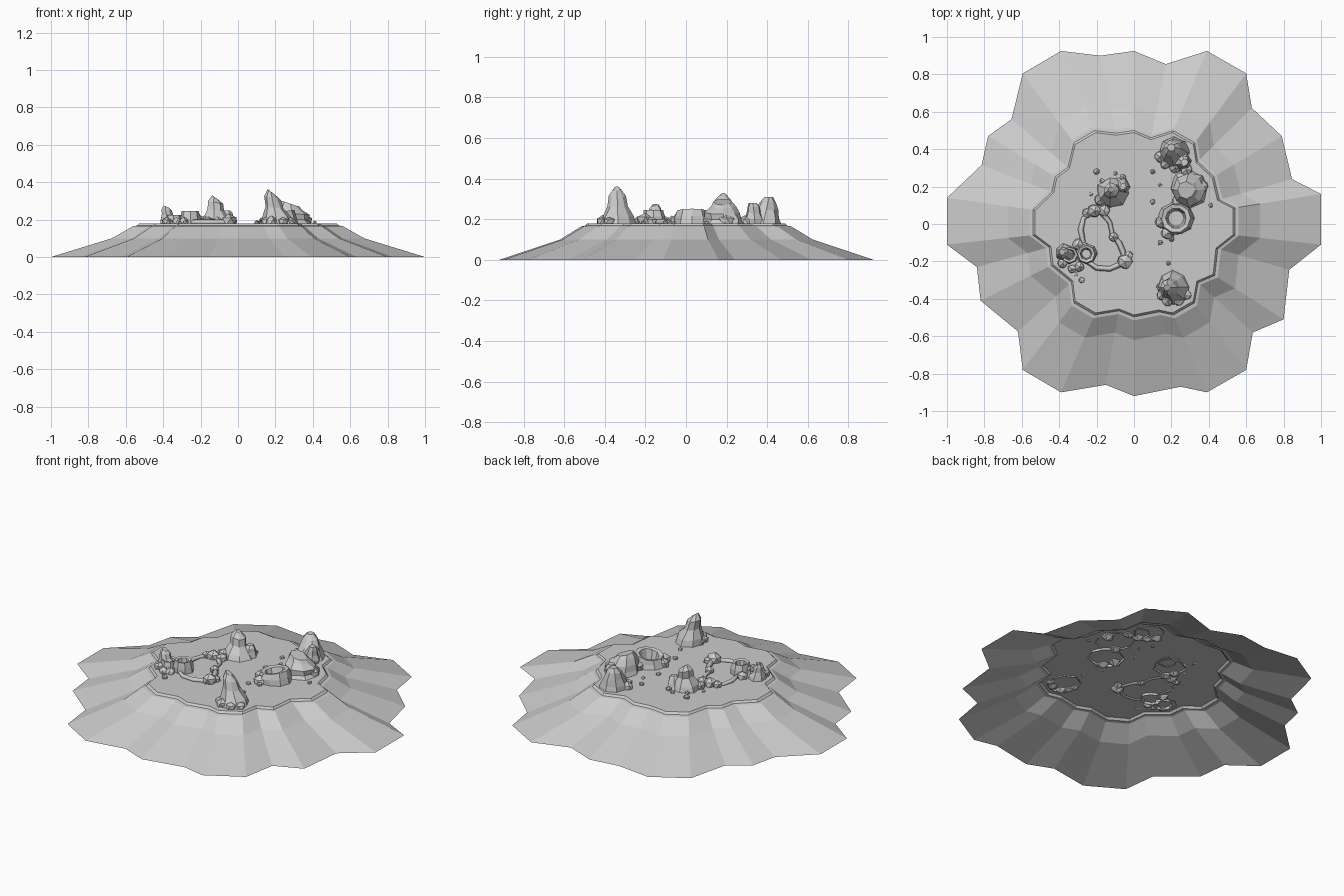
import bpy, bmesh, math, random
from mathutils import Vector

random.seed(4)
if "Cube" in bpy.data.objects:
    bpy.data.objects.remove(bpy.data.objects["Cube"])

stone = bpy.data.materials.new("grey_stone")
stone.use_nodes = True
GREY = (0.6, 0.6, 0.6, 1)
stone.diffuse_color = GREY
stone.node_tree.nodes["Principled BSDF"].inputs["Base Color"].default_value = GREY
TOP = 0.18


def finish(name, bm):
    bmesh.ops.recalc_face_normals(bm, faces=bm.faces)
    mesh = bpy.data.meshes.new(name)
    bm.to_mesh(mesh)
    bm.free()
    mesh.materials.append(stone)
    obj = bpy.data.objects.new(name, mesh)
    bpy.context.collection.objects.link(obj)
    return obj


def bridge(bm, a, b):
    for i in range(len(a)):
        j = (i + 1) % len(a)
        bm.faces.new((a[i], a[j], b[j], b[i]))


def ring(bm, x, y, z, r, sides, jitter=0.0, tilt=0.0, turn=0.0):
    verts = []
    for i in range(sides):
        a = math.tau * i / sides + turn
        k = r * (1 + random.uniform(-jitter, jitter))
        verts.append(bm.verts.new((x + k * math.cos(a), y + k * math.sin(a),
                                   z + tilt * math.cos(a))))
    return verts


# Leaning faceted spire: rings shrink and drift toward the tip
def spire(name, base, tip, r, tip_r, height, sides=8, belly=0.55, tilt=0.0):
    bm = bmesh.new()
    rings = []
    for t, k in ((-0.06, 1.05), (0.2, 0.85), (0.5, belly), (0.8, 0.35), (1, 0)):
        p = Vector(base).lerp(Vector(tip), max(t, 0))
        rad = tip_r + (r - tip_r) * k
        rings.append(ring(bm, p.x, p.y, TOP + t * height, rad, sides, 0.12, tilt * t))
    for a, b in zip(rings, rings[1:]):
        bridge(bm, a, b)
    bm.faces.new(rings[-1])
    finish(name, bm)


# Angular boulder
def boulder(name, x, y, r, squash=0.9, lift=0.25):
    bm = bmesh.new()
    bmesh.ops.create_icosphere(bm, subdivisions=1, radius=r)
    for v in bm.verts:
        k = random.uniform(0.85, 1.12)
        v.co = Vector((v.co.x * k + x, v.co.y * k + y, v.co.z * k * squash + TOP + lift * r))
    finish(name, bm)


# Hollow vent: outer wall, rim, inner throat
def vent(name, x, y, r, hole, height, sides=9, tilt=0.0):
    bm = bmesh.new()
    rings = [ring(bm, x, y, TOP + z, rad, sides, j, t) for z, rad, j, t in (
        (-0.015, r, 0.1, 0), (height * 0.5, r * 0.93, 0.08, tilt * 0.5),
        (height, (r + hole) * 0.52, 0.04, tilt), (height * 0.93, hole, 0.04, tilt),
        (0.005, hole * 0.75, 0.04, 0))]
    for a, b in zip(rings, rings[1:]):
        bridge(bm, a, b)
    bm.faces.new(rings[-1])
    finish(name, bm)


# Thin ridge of rock following a path on the plateau
def ridge(name, path, r):
    curve = bpy.data.curves.new(name, "CURVE")
    curve.dimensions = "3D"
    curve.bevel_depth = r
    curve.bevel_resolution = 0
    curve.use_fill_caps = True
    s = curve.splines.new("POLY")
    s.points.add(len(path) - 1)
    for p, (x, y) in zip(s.points, path):
        p.co = (x, y, TOP + 0.006, 1)
        p.radius = random.uniform(0.85, 1.2)
    curve.materials.append(stone)
    bpy.context.collection.objects.link(bpy.data.objects.new(name, curve))


# Mound: scalloped outline scaled inward through the slope, ledge and plateau
outline = [(1, .16), (.845, .24), (.79, .47), (.63, .62), (.6, .805), (.39, .925),
           (.17, .855), (0, .925), (-.18, .9), (-.39, .925), (-.595, .805), (-.655, .56),
           (-.78, .47), (-.815, .315), (-1, .14), (-1, -.11), (-.84, -.23), (-.82, -.41),
           (-.62, -.575), (-.595, -.78), (-.39, -.9), (-.15, -.86), (0, -.92), (.25, -.87),
           (.39, -.9), (.6, -.78), (.635, -.58), (.8, -.51), (.83, -.245), (1, -.11)]
bm = bmesh.new()
levels = [[bm.verts.new((x * k, y * k, z)) for x, y in outline]
          for k, z in ((1, 0), (.675, .1), (.56, .165), (.54, .168), (.528, TOP))]
for a, b in zip(levels, levels[1:]):
    bridge(bm, a, b)
bm.faces.new(levels[-1])
bmesh.ops.triangulate(bm, faces=[f for f in bm.faces if len(f.verts) > 4])
finish("mound", bm)

# Tall spires
spire("front_spire", (.21, -.335), (.175, -.34), .09, .016, .17, 8, .42, -.012)
spire("back_spire", (.215, .38), (.2, .41), .085, .02, .13, 8, .6)
spire("back_spire_shoulder", (.25, .34), (.27, .33), .055, .02, .1, 7)
spire("left_spire", (-.11, .165), (-.125, .185), .085, .014, .14, 7, .45, -.01)
spire("left_spire_shoulder", (-.07, .2), (-.06, .2), .05, .018, .07, 6)
spire("side_spire", (-.365, -.155), (-.385, -.15), .05, .016, .09, 7, .5, -.006)

# Broad rock and open vents
spire("broad_rock", (.3, .19), (.28, .18), .1, .045, .105, 8, .75, -.015)
vent("large_vent", .225, .03, .095, .055, .06, 10, .012)
vent("small_vent", -.255, -.16, .058, .032, .065, 8)
vent("side_vent", -.345, -.165, .05, .03, .045, 8)

# Ridges linking the left rocks
ridge("west_ridge", [(-.22, .07), (-.27, .03), (-.285, -.03), (-.27, -.1)], .014)
ridge("east_ridge", [(-.17, .06), (-.13, .01), (-.115, -.06), (-.08, -.1), (-.05, -.17)], .014)
ridge("south_ridge", [(-.25, -.2), (-.2, -.235), (-.13, -.24), (-.06, -.21)], .014)

# Boulders: x, y, radius
boulders = [(.15, -.38, .03), (.18, -.41, .034), (.24, -.41, .03), (.28, -.38, .03),
            (.14, -.34, .025), (.14, .36, .035), (.17, .32, .03), (.22, .3, .035),
            (.28, .29, .035), (.15, .01, .04), (.18, -.05, .04), (.36, .2, .04),
            (.24, .12, .04), (-.21, .07, .04), (-.16, .07, .036), (-.25, .06, .03),
            (-.18, .13, .035), (-.11, -.07, .03), (-.05, -.2, .045), (-.03, -.17, .028),
            (-.38, -.21, .03), (-.33, -.24, .026), (-.29, -.23, .03), (-.3, -.11, .035)]
for i, (x, y, r) in enumerate(boulders):
    boulder(f"boulder_{i + 1}", x, y, r)

# Loose pebbles
pebbles = [(.185, -.21), (.14, -.1), (.2, -.08), (.41, .1), (.1, .12), (.14, .21), (.1, .28),
           (-.2, .28), (-.17, .23), (-.1, .27), (-.06, .25), (-.28, -.3), (-.31, -.27), (-.23, .16)]
for i, (x, y) in enumerate(pebbles):
    boulder(f"pebble_{i + 1}", x, y, random.uniform(.011, .02), 0.8, 0.3)
